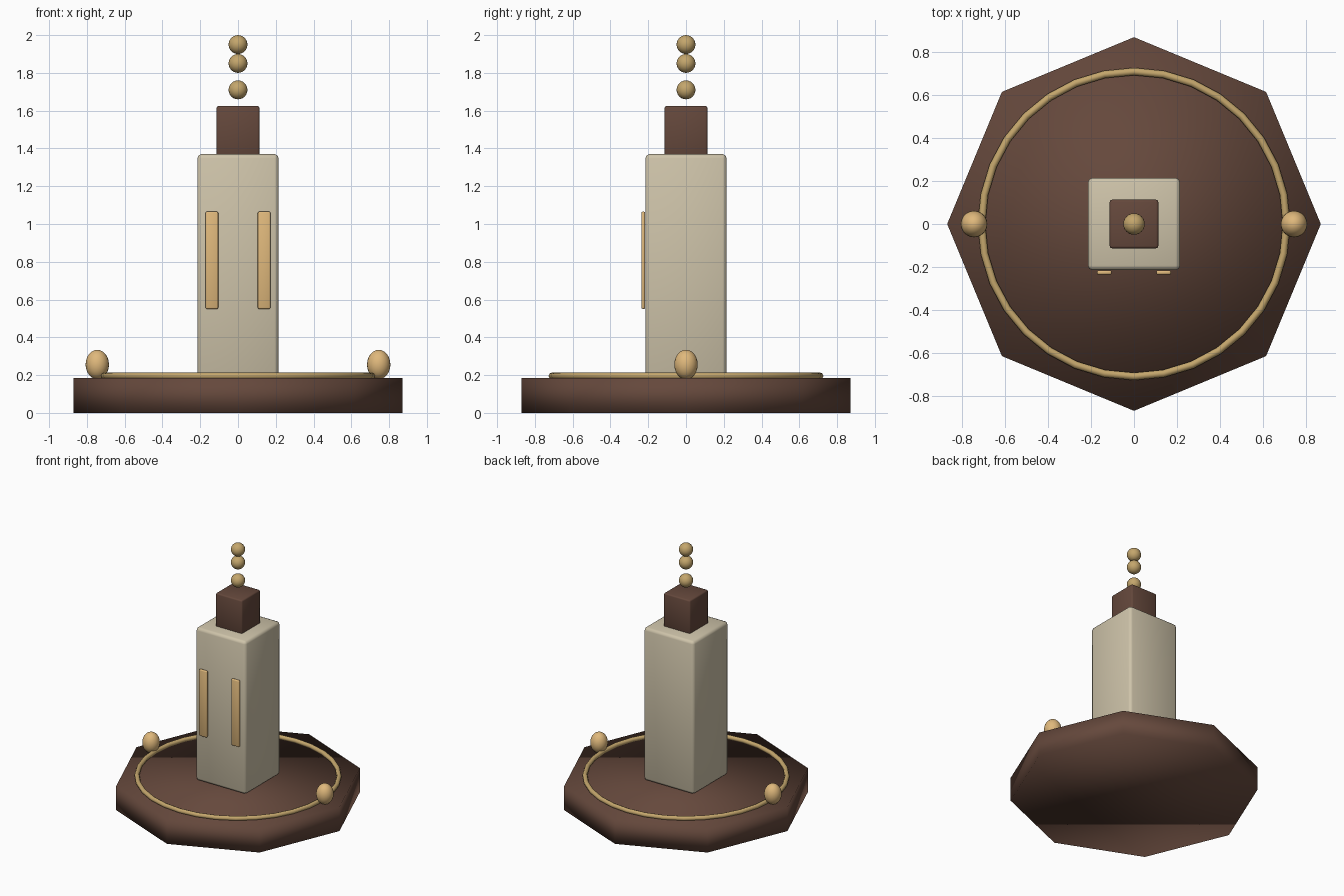
import bpy

if "Cube" in bpy.data.objects:
    bpy.data.objects.remove(bpy.data.objects["Cube"])


def material(name, rgb):
    m = bpy.data.materials.new(name)
    m.diffuse_color = (*rgb, 1)
    m.use_nodes = True
    m.node_tree.nodes["Principled BSDF"].inputs["Base Color"].default_value = m.diffuse_color
    return m


brown = material("dark_wood", (0.13, 0.065, 0.045))
cream = material("cream", (0.62, 0.55, 0.40))
gold = material("gold", (0.55, 0.38, 0.15))
amber = material("amber", (0.74, 0.48, 0.20))


def finish(name, mat):
    ob = bpy.context.object
    ob.name = name
    ob.data.materials.append(mat)
    bpy.ops.object.shade_smooth()
    return ob


def box(name, mat, centre, size, bevel):
    bpy.ops.mesh.primitive_cube_add(size=1, location=centre)
    ob = finish(name, mat)
    ob.scale = size
    bpy.ops.object.transform_apply(location=False, rotation=False, scale=True)
    mod = ob.modifiers.new("rounded_edges", 'BEVEL')
    mod.width = bevel
    mod.segments = 2


def ball(name, mat, centre, radii):
    bpy.ops.mesh.primitive_uv_sphere_add(segments=24, ring_count=12, radius=1, location=centre)
    finish(name, mat).scale = radii


# Octagonal plinth, smooth shaded
bpy.ops.mesh.primitive_cylinder_add(vertices=8, radius=0.87, depth=0.185, location=(0, 0, 0.0925))
finish("base", brown)

# Tower body and cap block
box("tower", cream, (0, 0, 0.7775), (0.43, 0.43, 1.185), 0.022)
box("cap", brown, (0, 0, 1.4925), (0.226, 0.226, 0.265), 0.01)

# Ring lying on the plinth
bpy.ops.mesh.primitive_torus_add(major_radius=0.71, minor_radius=0.0175, major_segments=32,
                                 minor_segments=8, location=(0, 0, 0.196))
finish("base_ring", gold)

# Paired front strips and side knobs
for side, s in (("left", -1), ("right", 1)):
    box(side + "_front_strip", amber, (s * 0.138, -0.226, 0.808), (0.067, 0.02, 0.515), 0.007)
    ball(side + "_knob", amber, (s * 0.745, 0, 0.256), (0.062, 0.062, 0.078))

# Stack of finial beads
for i, z in enumerate((1.71, 1.85, 1.95)):
    ball(f"finial_bead_{i + 1}", gold, (0, 0, z), (0.05, 0.05, 0.05))
